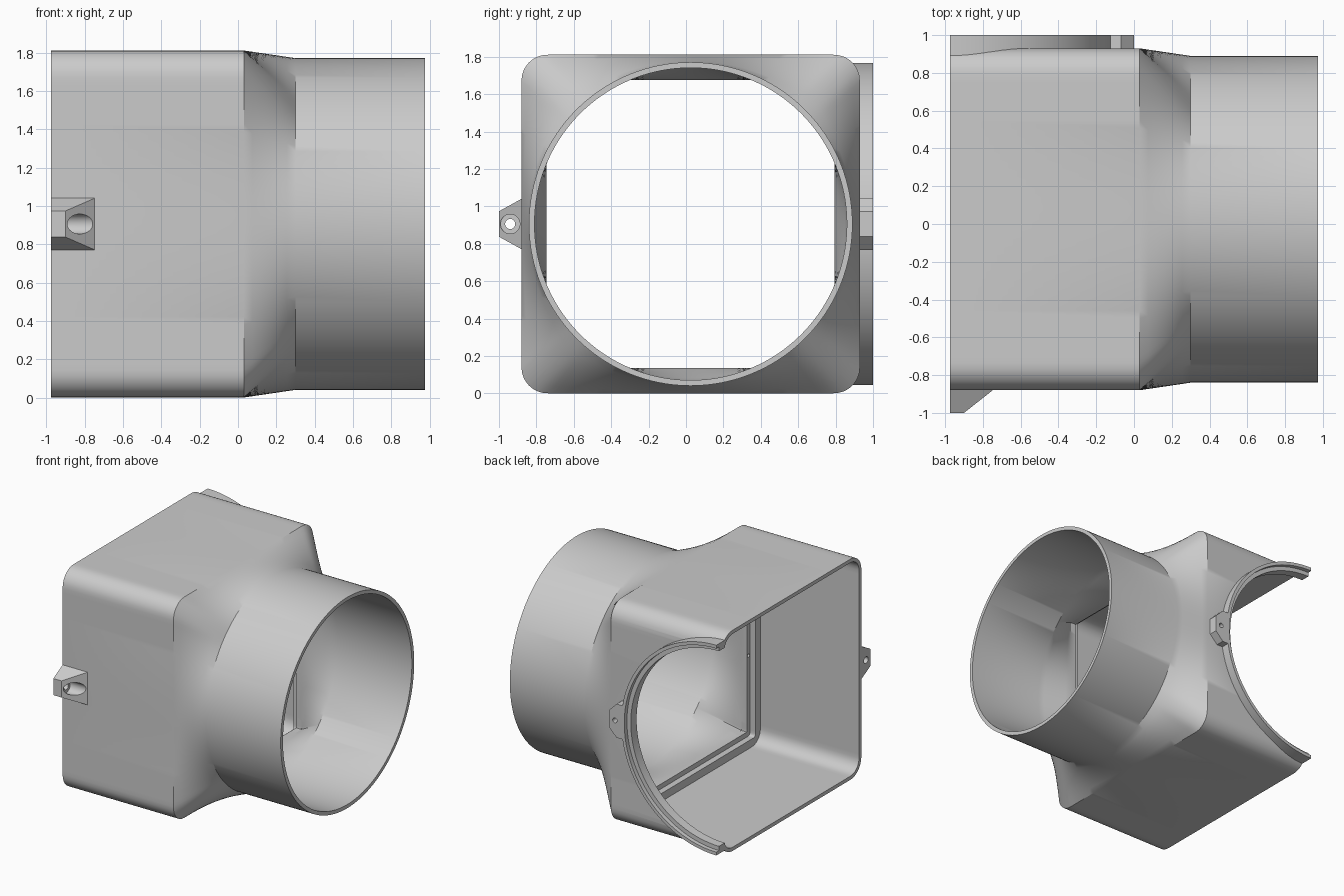
import bpy, bmesh
from math import sin, cos, pi, sqrt
from mathutils import Matrix, Vector

cube = bpy.data.objects.get("Cube")
if cube:
    bpy.data.objects.remove(cube)

CY, CZ = 0.025, 0.906      # duct axis
END = -0.975               # open end of the box

grey = bpy.data.materials.new("light_grey_plastic")
grey.use_nodes = True
grey.diffuse_color = (0.6, 0.6, 0.6, 1)
grey.node_tree.nodes["Principled BSDF"].inputs["Base Color"].default_value = (0.6, 0.6, 0.6, 1)


def make(name, bm):
    bmesh.ops.recalc_face_normals(bm, faces=bm.faces)
    mesh = bpy.data.meshes.new(name)
    bm.to_mesh(mesh)
    bm.free()
    mesh.materials.append(grey)
    ob = bpy.data.objects.new(name, mesh)
    bpy.context.collection.objects.link(ob)
    return ob


def activate(ob):
    bpy.ops.object.select_all(action='DESELECT')
    ob.select_set(True)
    bpy.context.view_layer.objects.active = ob


def smooth(ob):
    activate(ob)
    bpy.ops.object.shade_smooth_by_angle(angle=0.5)


def cut(ob, radius, start, end, segments=32):
    """Drill a round hole between two points."""
    start, end = Vector(start), Vector(end)
    axis = end - start
    bm = bmesh.new()
    place = Matrix.Translation((start + end) / 2) @ axis.to_track_quat('Z', 'Y').to_matrix().to_4x4()
    bmesh.ops.create_cone(bm, cap_ends=True, segments=segments, radius1=radius,
                          radius2=radius, depth=axis.length, matrix=place)
    cutter = make("cutter", bm)
    cutter.hide_render = True
    mod = ob.modifiers.new("hole", 'BOOLEAN')
    mod.operation, mod.solver, mod.object = 'DIFFERENCE', 'EXACT', cutter
    activate(ob)
    bpy.ops.object.modifier_apply(modifier=mod.name)
    bpy.data.objects.remove(cutter)


def hull(name, points):
    bm = bmesh.new()
    for p in points:
        bm.verts.new(p)
    bmesh.ops.convex_hull(bm, input=bm.verts)
    return make(name, bm)


# Ring angles, packed more densely at the box corners
HALF = 24
angles = []
for quarter in range(4):
    for k in range(-HALF, HALF):
        t = k / HALF
        bend = abs(t) ** 1.6 * (1 if t > 0 else -1)
        angles.append(pi / 4 * (1 + bend) + quarter * pi / 2)


def reach(a, half, r):
    """Distance from the axis to a rounded square (a circle when r == half)."""
    c, s = sorted((abs(cos(a)), abs(sin(a))), reverse=True)
    inner = half - r
    if half / c * s <= inner:
        return half / c
    b = inner * (c + s)
    return b + sqrt(max(0, b * b - 2 * inner * inner + r * r))


def section(x, half, r):
    return [(x, CY + reach(a, half, r) * cos(a), CZ + reach(a, half, r) * sin(a)) for a in angles]


def blend(first, last, steps=6):
    return [[Vector(p).lerp(Vector(q), i / steps) for p, q in zip(first, last)]
            for i in range(steps + 1)]


# Body: box, transition and round pipe as one hollow shell
rings = [section(END, 0.905, 0.14)]
rings += blend(section(0.03, 0.905, 0.14), section(0.30, 0.865, 0.865))
rings += [section(0.975, 0.865, 0.865), section(0.975, 0.835, 0.835)]
rings += blend(section(0.30, 0.835, 0.835), section(0.02, 0.77, 0.004))
rings += [section(-0.03, 0.77, 0.004), section(-0.03, 0.81, 0.02), section(-0.08, 0.81, 0.02),
          section(-0.08, 0.875, 0.11), section(END, 0.875, 0.11)]
bm = bmesh.new()
loops = [[bm.verts.new(p) for p in ring] for ring in rings]
for a, b in zip(loops, loops[1:] + loops[:1]):
    for i in range(len(a)):
        j = (i + 1) % len(a)
        bm.faces.new((a[i], a[j], b[j], b[i]))
body = make("duct_body", bm)

# Half-round side opening and small holes in the inner frame
cut(body, 0.805, (END, 0.75, CZ), (END, 1.2, CZ), 128)
for z in (CZ - 0.15, CZ + 0.15):
    cut(body, 0.014, (-0.2, -0.765, z), (0.01, -0.765, z), 16)
smooth(body)

# Stepped half-round collar around the side opening
profile = [(0.80, 0.89), (0.862, 0.89), (0.862, 1.0), (0.835, 1.0), (0.835, 0.965), (0.80, 0.965)]
STEPS = 72
bm = bmesh.new()
arcs = []
for i in range(STEPS + 1):
    a = -pi / 2 + pi * i / STEPS
    arcs.append([bm.verts.new((END + r * cos(a), y, CZ + r * sin(a))) for r, y in profile])
for a, b in zip(arcs, arcs[1:]):
    for i in range(len(profile)):
        j = (i + 1) % len(profile)
        bm.faces.new((a[i], a[j], b[j], b[i]))
bm.faces.new(arcs[0])
bm.faces.new(arcs[-1])
smooth(make("side_collar", bm))

# Screw tab on the front wall, sloping back to the wall
tab = hull("front_screw_tab",
           [(x, -0.87, CZ + s * 0.14) for x in (END, -0.735) for s in (-1, 1)] +
           [(x, -1.0, CZ + s * 0.068) for x in (END, -0.9) for s in (-1, 1)])
cut(tab, 0.052, (-0.9, -0.94, CZ), (-0.6, -0.94, CZ))
cut(tab, 0.027, (-1.1, -0.94, CZ), (-0.8, -0.94, CZ))
smooth(tab)

# Screw tab beside the collar
tab = hull("back_screw_tab",
           [(x, y, CZ + s * w) for x, w in ((-0.125, 0.138), (-0.07, 0.138), (0.0, 0.068))
            for y in (0.91, 1.0) for s in (-1, 1)])
cut(tab, 0.02, (-0.055, 0.93, CZ), (-0.055, 1.1, CZ), 24)
smooth(tab)
